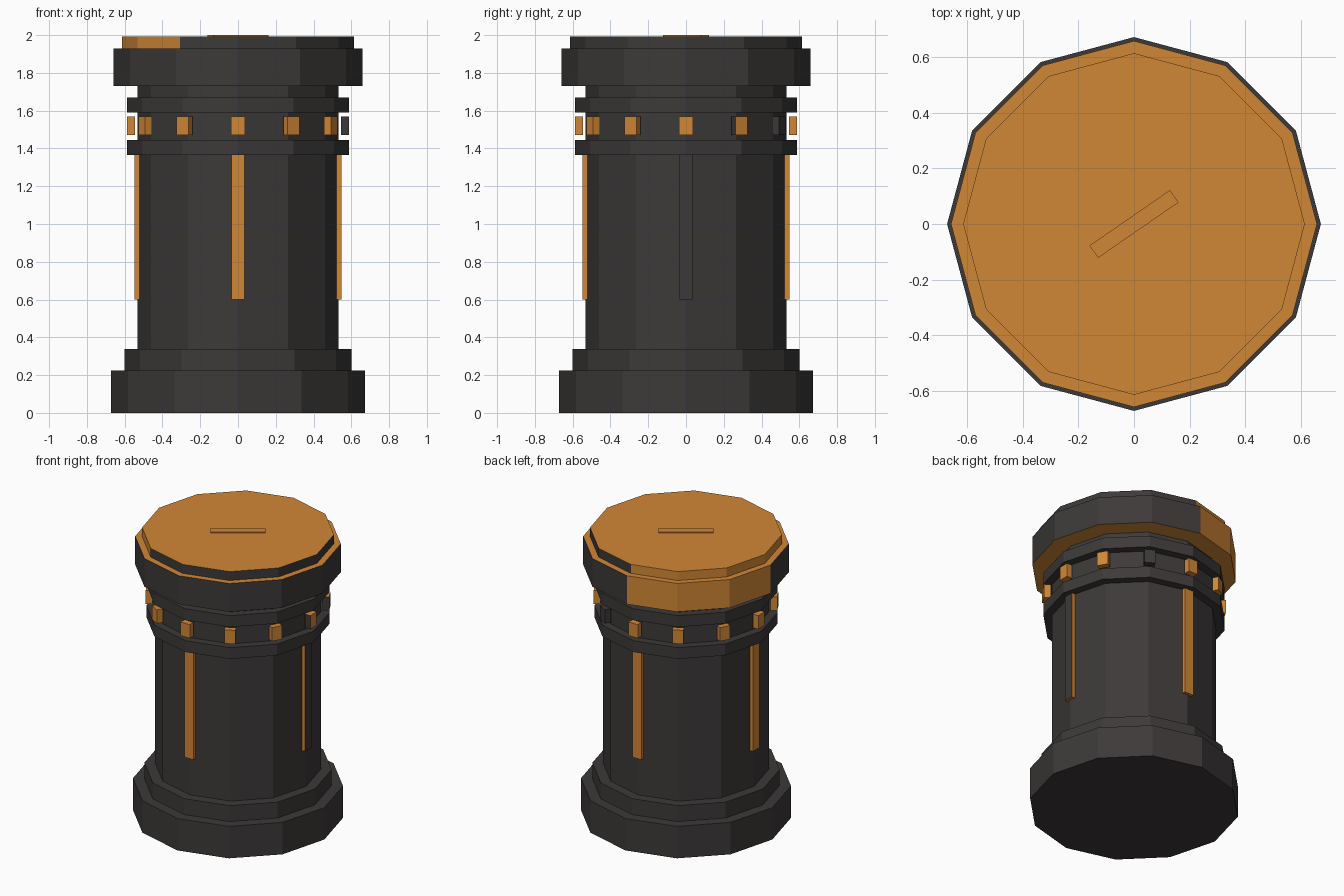
import bpy, bmesh, math
from mathutils import Matrix, Vector

if "Cube" in bpy.data.objects:
    bpy.data.objects.remove(bpy.data.objects["Cube"], do_unlink=True)

SIDES = 12
DARK, ORANGE = 0, 1


def make_material(name, rgb):
    mat = bpy.data.materials.new(name)
    mat.use_nodes = True
    color = (*rgb, 1.0)
    mat.diffuse_color = color
    bsdf = next(n for n in mat.node_tree.nodes if n.type == 'BSDF_PRINCIPLED')
    bsdf.inputs["Base Color"].default_value = color
    return mat


MATERIALS = [make_material("charcoal", (0.046, 0.041, 0.040)),
             make_material("burnt orange", (0.64, 0.245, 0.037))]


def finish(bm, name, rule):
    """Colour each face by rule(normal) and add the object."""
    bm.normal_update()
    for face in bm.faces:
        face.material_index = rule(face.normal)
    mesh = bpy.data.meshes.new(name)
    bm.to_mesh(mesh)
    bm.free()
    for mat in MATERIALS:
        mesh.materials.append(mat)
    obj = bpy.data.objects.new(name, mesh)
    bpy.context.collection.objects.link(obj)
    return obj


def drum(name, radius, z0, z1, rule=lambda n: DARK):
    """Twelve-sided cylinder with corners on the axes."""
    bm = bmesh.new()
    bmesh.ops.create_cone(bm, cap_ends=True, segments=SIDES, radius1=radius,
                          radius2=radius, depth=z1 - z0,
                          matrix=Matrix.Translation((0, 0, (z0 + z1) / 2)))
    return finish(bm, name, rule)


def box(name, size, center, degrees, rule):
    """Box placed at center, then turned about the vertical axis."""
    bm = bmesh.new()
    turn = Matrix.Rotation(math.radians(degrees), 4, 'Z')
    bmesh.ops.create_cube(bm, size=1, matrix=turn @ Matrix.Translation(center)
                          @ Matrix.Diagonal((*size, 1)))
    return finish(bm, name, rule)


def orange_sector(start, end):
    """Orange flat ends, plus orange sides between two headings."""
    def rule(n):
        if abs(n.z) > 0.5:
            return ORANGE
        heading = math.degrees(math.atan2(n.y, n.x)) % 360
        return ORANGE if start < heading < end else DARK
    return rule


def dark_toward(degrees):
    """Orange, except the face that looks along one heading."""
    d = Vector((math.cos(math.radians(degrees)), math.sin(math.radians(degrees)), 0))
    return lambda n: DARK if n.dot(d) > 0.9 else ORANGE


def all_orange(n):
    return ORANGE


def all_dark(n):
    return DARK


# Stepped base, column and collars
drum("base", 0.673, 0.0, 0.225)
drum("base_step", 0.60, 0.225, 0.337)
drum("column", 0.531, 0.337, 1.73)
drum("lower_collar", 0.588, 1.365, 1.445)
drum("upper_collar", 0.588, 1.59, 1.67)

# Head and lid
drum("head", 0.659, 1.73, 1.93, orange_sector(90, 180))
drum("lid", 0.615, 1.93, 1.993, orange_sector(90, 240))
box("lid_slot", (0.352, 0.054, 0.012), (0, 0, 1.994), 34.6, all_orange)

# Ring of small blocks between the collars
block_rules = {0: dark_toward(-90), 30: dark_toward(-60), 60: all_dark}
for angle in range(0, 360, 30):
    box(f"collar_block_{angle}", (0.043, 0.072, 0.096), (0.567, 0, 1.52),
        angle, block_rules.get(angle, all_orange))

# Vertical strips on the column
for angle in range(0, 360, 90):
    rule = dark_toward(0) if angle == 0 else all_orange
    box(f"column_strip_{angle}", (0.05, 0.07, 0.765), (0.522, 0, 0.9825), angle, rule)
